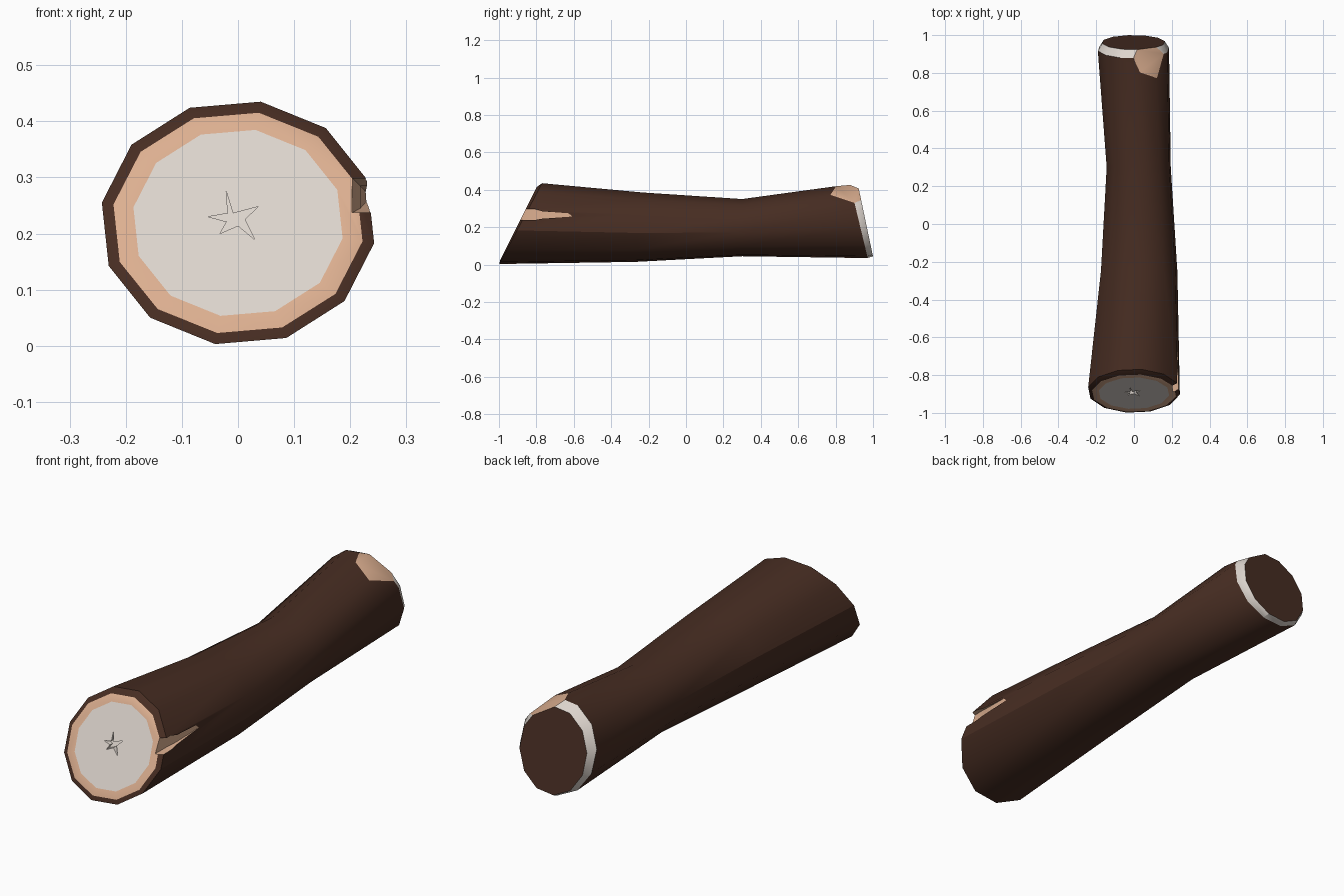
import bpy, bmesh, math
from mathutils import Vector

if "Cube" in bpy.data.objects:
    bpy.data.objects.remove(bpy.data.objects["Cube"])

def material(name, col):
    m = bpy.data.materials.new(name)
    m.diffuse_color = (*col, 1)
    m.use_nodes = True
    m.node_tree.nodes["Principled BSDF"].inputs["Base Color"].default_value = m.diffuse_color
    return m

BARK, PEACH, PALE = 0, 1, 2
MATS = [material("dark_bark", (0.063, 0.026, 0.016)),
        material("peach_sapwood", (0.72, 0.43, 0.28)),
        material("pale_heartwood", (0.72, 0.66, 0.61))]

def make_object(name, bm):
    bmesh.ops.recalc_face_normals(bm, faces=bm.faces)
    me = bpy.data.meshes.new(name)
    bm.to_mesh(me)
    bm.free()
    for m in MATS:
        me.materials.append(m)
    ob = bpy.data.objects.new(name, me)
    bpy.context.collection.objects.link(ob)
    return ob

def loft(rings, mats, cap0, cap1):
    """Skin a list of point rings; one material per band and per end cap."""
    bm = bmesh.new()
    vs = [[bm.verts.new(p) for p in r] for r in rings]
    n = len(vs[0])
    for a, b, m in zip(vs, vs[1:], mats):
        for i in range(n):
            j = (i + 1) % n
            bm.faces.new((a[i], a[j], b[j], b[i])).material_index = m
    bm.faces.new(vs[0]).material_index = cap0
    bm.faces.new(vs[-1]).material_index = cap1
    return bm

def ring(cx, rx, cz, rz, y0, slope):
    """Twelve-sided section, lying in the slanted plane y = y0 + slope * z."""
    pts = []
    for i in range(12):
        a = math.radians(20.5 + 30 * i)
        z = cz + rz * math.sin(a)
        pts.append((cx + rx * math.cos(a), y0 + slope * z, z))
    return pts

# Log body: slanted front cut, narrow waist, chamfered back end
body = loft([
    ring(0, .189, .219, .168, -1.005, .5),
    ring(0, .225, .219, .199, -1.005, .5),
    ring(0, .246, .219, .219, -1.0, .53),
    ring(.0275, .205, .2, .188, -.27, .1),
    ring(.025, .172, .1975, .155, .3, 0),
    ring(-.003, .191, .232, .2, .98, -.24),
    ring(-.003, .168, .226, .184, 1.009, -.21),
], [PEACH, BARK, BARK, BARK, BARK, PALE], PALE, BARK)

# Chip sliced off the upper right of the back end
cut = bmesh.ops.bisect_plane(
    body, geom=body.verts[:] + body.edges[:] + body.faces[:],
    plane_co=(.08, .81, .39), plane_no=Vector((.49, .15, .85)).normalized(),
    clear_outer=True)
edges = [e for e in cut["geom_cut"] if isinstance(e, bmesh.types.BMEdge)]
for f in bmesh.ops.holes_fill(body, edges=edges, sides=0)["faces"]:
    f.material_index = PEACH
log = make_object("log", body)

# Star-shaped crack in the middle of the front cut
star = [(-.021, .275), (-.009, .236), (.036, .248), (.012, .225), (.03, .189),
        (0, .214), (-.032, .2), (-.02, .221), (-.053, .23), (-.018, .236)]
crack = make_object("crack_cutter", loft(
    [[(x, -1.005 + .5 * z + d, z) for x, z in star] for d in (-.03, .02)],
    [PALE], PALE, PALE))

# Split running back along the right side: y, depth x, lower z, upper z
steps = [(-1.0, .2, .236, .298), (-.81, .205, .238, .298),
         (-.77, .218, .245, .285), (-.53, .234, .263, .267)]
split = make_object("split_cutter", loft(
    [[(x, y, lo), (x, y, hi), (.3, y, hi), (.3, y, lo)] for y, x, lo, hi in steps],
    [PEACH] * 3, PEACH, PEACH))

bpy.context.view_layer.objects.active = log
log.select_set(True)
for cutter in (crack, split):
    mod = log.modifiers.new(cutter.name, 'BOOLEAN')
    mod.operation = 'DIFFERENCE'
    mod.solver = 'EXACT'
    mod.object = cutter
    bpy.ops.object.modifier_apply(modifier=mod.name)
    bpy.data.objects.remove(cutter)

# Soft bark, crisp cuts
bpy.ops.object.shade_smooth_by_angle(angle=math.radians(32))
